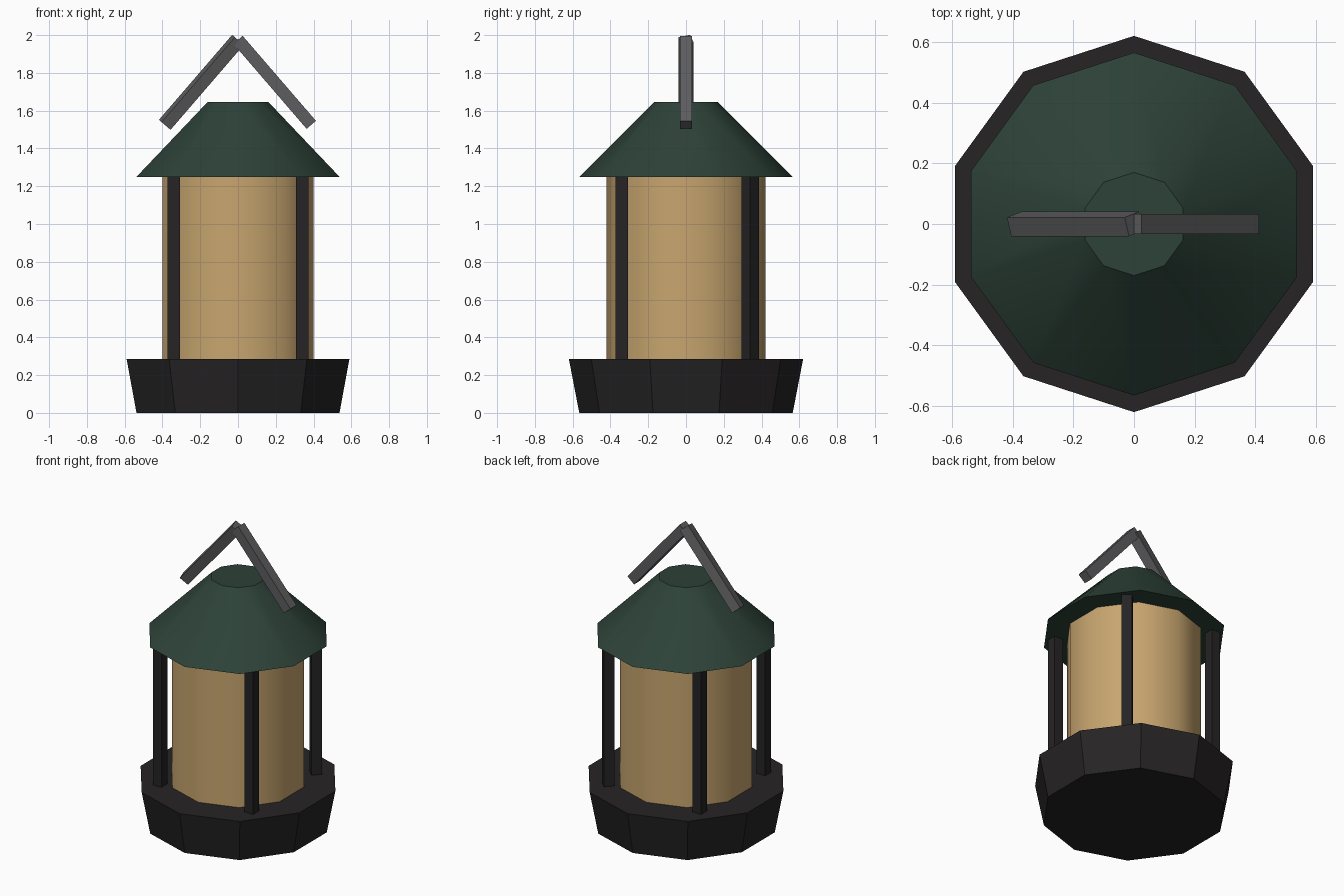
import bpy
from math import radians, sin, cos, sqrt
from mathutils import Vector, Matrix

if "Cube" in bpy.data.objects:
    bpy.data.objects.remove(bpy.data.objects["Cube"])


def material(name, rgb):
    m = bpy.data.materials.new(name)
    m.diffuse_color = (*rgb, 1)
    m.use_nodes = True
    m.node_tree.nodes["Principled BSDF"].inputs["Base Color"].default_value = m.diffuse_color
    return m


iron = material("dark_iron", (0.019, 0.017, 0.017))
green = material("green_paint", (0.026, 0.054, 0.040))
amber = material("amber_glass", (0.58, 0.38, 0.16))
steel = material("handle_steel", (0.11, 0.11, 0.115))


def frustum(name, r_bottom, r_top, z0, z1, mat, smooth=False):
    """Ten-sided drum between two heights, corner pointing along y."""
    bpy.ops.mesh.primitive_cone_add(vertices=10, radius1=r_bottom, radius2=r_top,
                                    depth=z1 - z0, location=(0, 0, (z0 + z1) / 2))
    ob = bpy.context.object
    ob.name = name
    ob.data.materials.append(mat)
    if smooth:
        bpy.ops.object.shade_smooth_by_angle(angle=radians(40))
    return ob


def bar(name, a, b, side, width, mat, twist=0):
    """Square bar from a to b; one face looks along side, turned by twist degrees."""
    a, b = Vector(a), Vector(b)
    d = (b - a).normalized()
    u = Vector(side).normalized()
    v = d.cross(u)
    t = radians(twist)
    n = u * cos(t) + v * sin(t)
    w = d.cross(n)
    bpy.ops.mesh.primitive_cube_add(size=1)
    ob = bpy.context.object
    ob.name = name
    rot = Matrix((n, w, d)).transposed().to_4x4()
    size = Matrix.Diagonal((width, width, (b - a).length, 1))
    ob.data.transform(rot @ size)
    ob.location = (a + b) / 2
    ob.data.materials.append(mat)
    return ob


# Base, glass and roof
frustum("base", 0.565, 0.62, 0, 0.285, iron)
frustum("glass", 0.42, 0.42, 0.27, 1.26, amber, True)
frustum("roof", 0.565, 0.17, 1.25, 1.645, green, True)

# Corner posts, the back right one turned diagonally
for sx, sy, name in ((-1, -1, "front_left_post"), (1, -1, "front_right_post"),
                     (-1, 1, "back_left_post"), (1, 1, "back_right_post")):
    turn = 45 if sx == sy == 1 else 0
    bar(name, (sx * 0.34, sy * 0.34, 0.27), (sx * 0.34, sy * 0.34, 1.26),
        (1, 0, 0), 0.065, iron, turn)

# Peaked carrying handle
bar("handle_right", (0, 0, 1.975), (0.388, 0, 1.525), (0, 1, 0), 0.065, steel)
bar("handle_left", (-0.388, 0, 1.525), (0, 0, 1.975), (0, 1, 0), 0.065, steel, -17)

# Check the twist direction: the outer face of the left bar leans to the front
left = bpy.data.objects["handle_left"]
outer = max(left.data.polygons, key=lambda p: p.normal.dot(Vector((-0.75, 0, 0.65))))
if outer.normal.y > 0:
    left.data.transform(Matrix.Diagonal((1, -1, 1, 1)))
    left.data.flip_normals()
